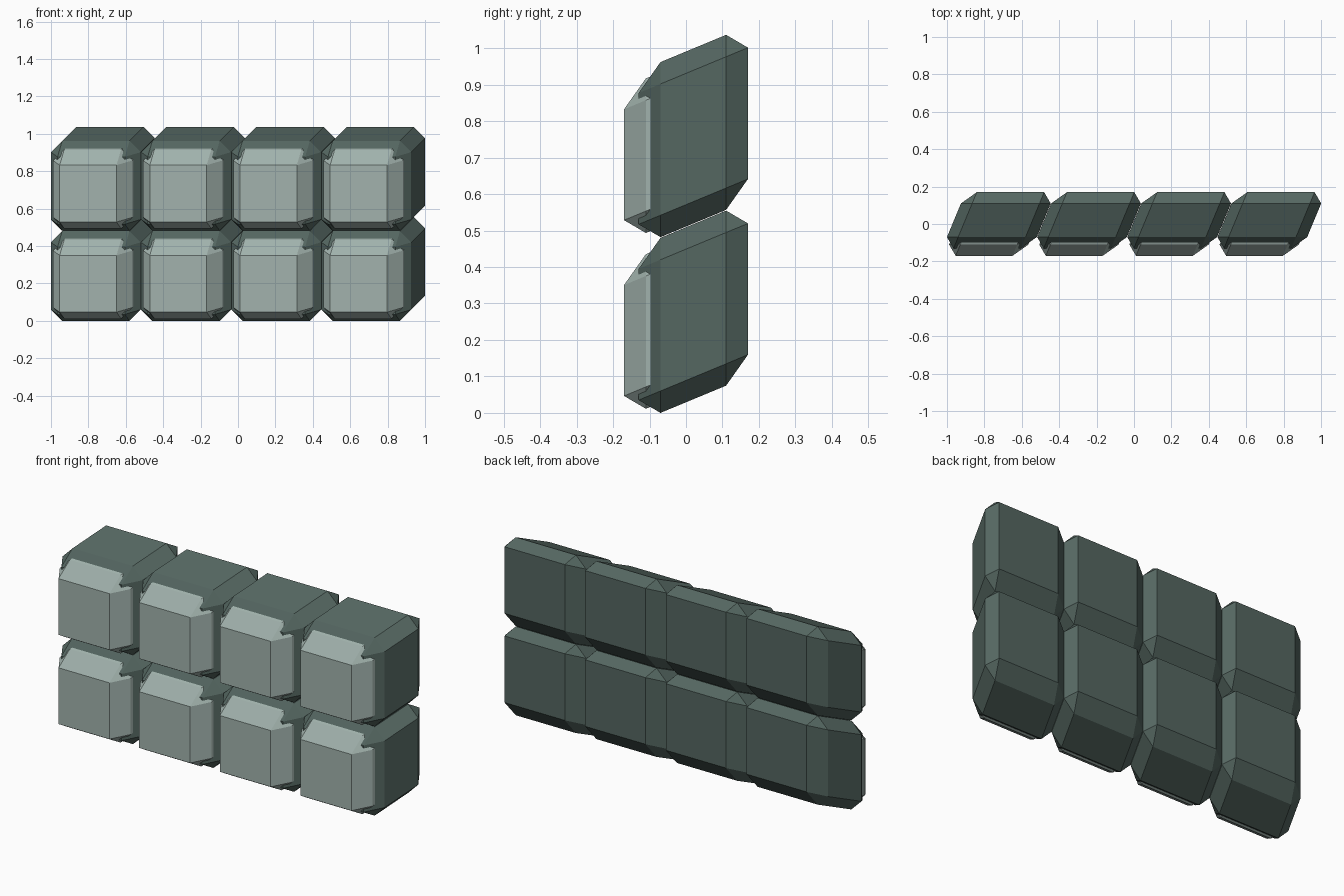
import bpy, bmesh
from mathutils import Matrix, Vector

if "Cube" in bpy.data.objects:
    bpy.data.objects.remove(bpy.data.objects["Cube"])

W = 0.48        # block width and height
PITCH = 0.482   # spacing of the blocks
BEVEL = 0.06    # chamfer on every edge
SHEAR = 0.415   # blocks lean right and up toward the back
Y0 = -0.07      # depth at which the lean is zero


def material(name, color):
    m = bpy.data.materials.new(name)
    m.diffuse_color = color
    m.use_nodes = True
    m.node_tree.nodes["Principled BSDF"].inputs["Base Color"].default_value = m.diffuse_color
    return m


dark = material("dark_grey_green", (0.09, 0.135, 0.12, 1))
light = material("pale_grey_green", (0.36, 0.45, 0.42, 1))


def leaning_block(name, x, z, inset, y_front, y_back, mat):
    """Chamfered box, sheared in x and z along its depth."""
    size = W - 2 * inset
    bm = bmesh.new()
    bmesh.ops.create_cube(bm, size=1)
    bmesh.ops.scale(bm, vec=(size, y_back - y_front, size), verts=bm.verts)
    bmesh.ops.translate(bm, vec=(0, (y_front + y_back) / 2, 0), verts=bm.verts)
    bmesh.ops.bevel(bm, geom=bm.edges[:], offset=BEVEL, segments=1,
                    affect='EDGES', profile=0.5)
    for v in bm.verts:
        lean = SHEAR * (v.co.y - Y0)
        v.co += Vector((lean, 0, lean))
    bmesh.ops.recalc_face_normals(bm, faces=bm.faces)
    mesh = bpy.data.meshes.new(name)
    bm.to_mesh(mesh)
    bm.free()
    mesh.materials.append(mat)
    ob = bpy.data.objects.new(name, mesh)
    ob.location = (x, 0, z)
    bpy.context.collection.objects.link(ob)


# two rows of four blocks, each with a pale core showing at the front
for row in range(2):
    for col in range(4):
        x = -1 + W / 2 + col * PITCH
        z = W / 2 + row * PITCH
        tag = f"{row + 1}_{col + 1}"
        leaning_block("block_shell_" + tag, x, z, 0, -0.13, 0.17, dark)
        leaning_block("block_core_" + tag, x, z, 0.028, -0.17, 0.169, light)
